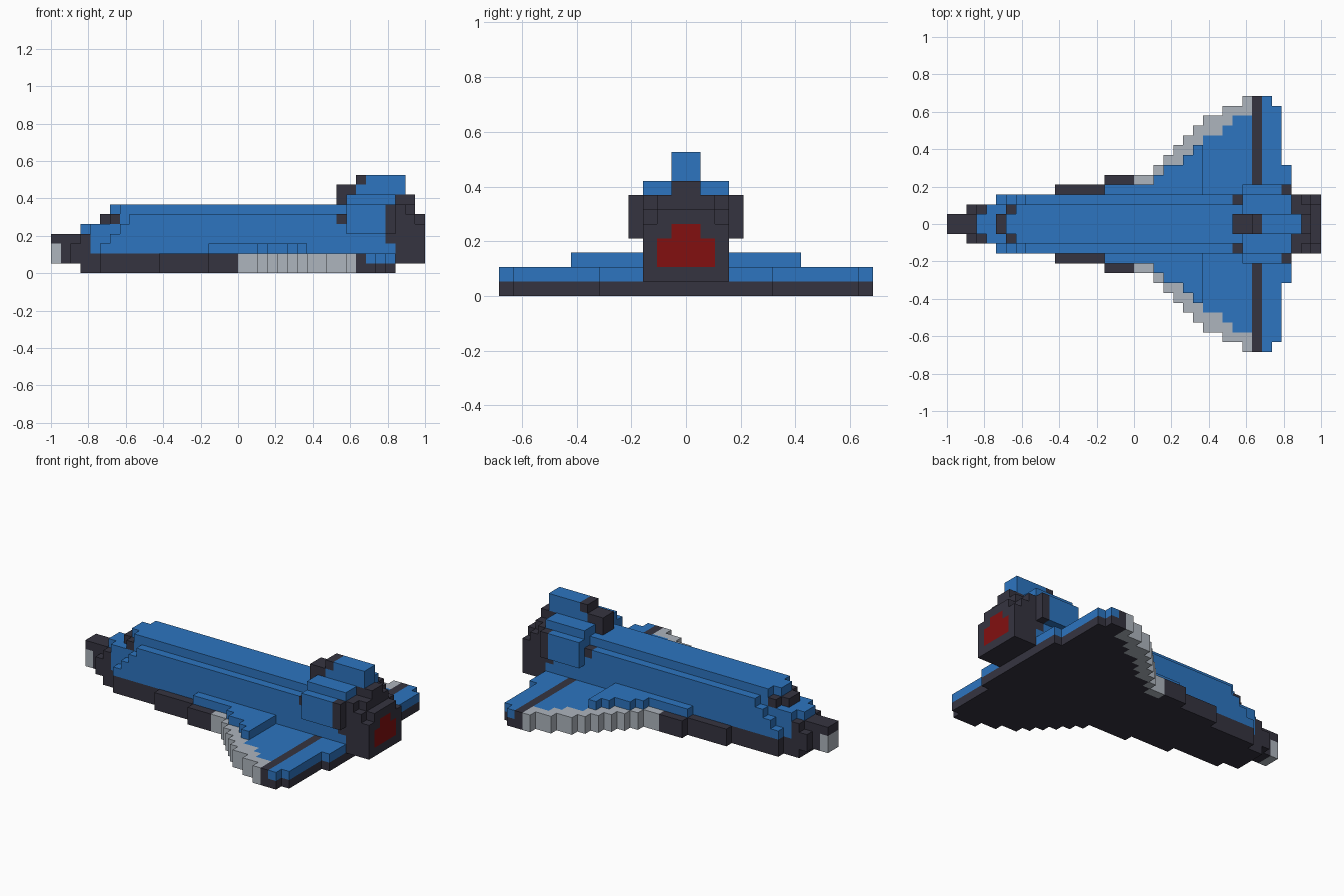
import bpy
import bmesh
from mathutils import Vector

if "Cube" in bpy.data.objects:
    bpy.data.objects.remove(bpy.data.objects["Cube"])

U = 2 / 38                      # size of one block
COLOURS = {
    "blue": (0.026, 0.178, 0.527, 1),
    "charcoal": (0.036, 0.034, 0.051, 1),
    "pale grey": (0.42, 0.46, 0.51, 1),
    "exhaust red": (0.225, 0.005, 0.005, 1),
}
BLUE, DARK, GREY, RED = range(4)
materials = []
for name, rgba in COLOURS.items():
    mat = bpy.data.materials.new(name)
    mat.use_nodes = True
    mat.diffuse_color = rgba
    bsdf = mat.node_tree.nodes["Principled BSDF"]
    bsdf.inputs["Base Color"].default_value = rgba
    bsdf.inputs["Roughness"].default_value = 0.8
    materials.append(mat)

blocks = {}                     # (x, y, z) -> (part, colour)


def fill(part, colour, x0, x1, half, z0, z1, inner=0):
    """Fill a mirrored box of blocks; later boxes replace earlier ones."""
    for x in range(x0, x1):
        for z in range(z0, z1):
            for y in range(inner, half):
                blocks[x, y, z] = blocks[x, -1 - y, z] = (part, colour)


# Belly: dark chines widening towards the wings
for x0, x1, half in ((-16, -14, 2), (-14, -8, 3), (-8, -3, 4), (-3, 0, 5)):
    fill("belly", DARK, x0, x1, half, 0, 2)

# Delta wings: outer edge and inner limit of the pale leading edge
for x0, x1, outer, inner in (
        (0, 2, 5, 4), (2, 3, 6, 5), (3, 4, 7, 6), (4, 5, 8, 6), (5, 6, 9, 7),
        (6, 7, 10, 8), (7, 9, 11, 9), (9, 10, 12, 10), (10, 11, 12, 11),
        (11, 12, 13, 11)):
    fill("wings", DARK, x0, x1, inner, 0, 1)
    fill("wings", BLUE, x0, x1, inner, 1, 2)
    fill("wing_leading_edges", GREY, x0, x1, outer, 0, 2, inner)

# Hinge stripe and flaps behind it
fill("wing_hinge_stripe", DARK, 12, 13, 13, 0, 2)
for x0, x1, half in ((13, 14, 13), (14, 15, 12), (15, 16, 6)):
    fill("flaps", DARK, x0, x1, half, 0, 1)
    fill("flaps", BLUE, x0, x1, half, 1, 2)

# Raised wing roots
for x0, x1, half in ((-3, 2, 4), (2, 3, 5), (3, 5, 6), (5, 6, 7), (6, 7, 8)):
    fill("wing_roots", BLUE, x0, x1, half, 2, 3)

# Nose
fill("nose", DARK, -19, -15, 1, 1, 4)
fill("nose", GREY, -19, -18, 1, 1, 3)
fill("nose", DARK, -17, -16, 2, 1, 3)
fill("nose", DARK, -16, -15, 2, 1, 4)

# Fuselage: stepped cabin front, shoulders and roof
fill("fuselage", BLUE, -15, 16, 2, 2, 5)
fill("fuselage", BLUE, -16, -15, 1, 4, 5)
for x0, z in ((-14, 2), (-13, 3), (-12, 4), (-11, 5)):
    fill("fuselage", BLUE, x0, 16, 3, z, z + 1)
fill("fuselage", BLUE, -13, 16, 1, 5, 7)
fill("fuselage", BLUE, -12, 16, 2, 5, 7)

# Cabin windows and rear markers
fill("windows", DARK, -14, -13, 1, 5, 6)
fill("windows", DARK, -13, -12, 2, 5, 6, 1)
fill("shoulder_markers", DARK, 10, 11, 3, 5, 6, 2)

# Rear hump and side pods
fill("rear_hump", BLUE, 11, 16, 3, 6, 8)
fill("side_pods", BLUE, 11, 15, 4, 4, 7, 3)
fill("side_pods", DARK, 15, 16, 4, 4, 7, 3)
fill("side_pods", DARK, 15, 16, 3, 3, 4, 2)

# Engine block with red exhaust
fill("engine", DARK, 16, 17, 3, 1, 7)
fill("engine", DARK, 17, 18, 3, 1, 6)
fill("engine", DARK, 17, 18, 2, 6, 7)
fill("engine", DARK, 16, 18, 1, 7, 8)
fill("engine", DARK, 18, 19, 3, 1, 5)
fill("engine", DARK, 18, 19, 2, 5, 6)
fill("exhaust", RED, 18, 19, 2, 2, 4)
fill("exhaust", RED, 18, 19, 1, 4, 5)

# Tail fin
fill("tail_fin", DARK, 10, 12, 1, 7, 9)
fill("tail_fin", BLUE, 12, 17, 1, 8, 10)
fill("tail_fin", DARK, 12, 13, 1, 9, 10)


def build(part):
    """Make one object from the exposed block faces of a part."""
    bm = bmesh.new()
    for cell, (owner, colour) in blocks.items():
        if owner != part:
            continue
        centre = Vector(cell) + Vector((0.5, 0.5, 0.5))
        for axis in range(3):
            for sign in (-1, 1):
                n = Vector((0, 0, 0))
                n[axis] = sign
                beside = tuple(int(c + d) for c, d in zip(cell, n))
                if beside in blocks:
                    continue
                a, b = Vector((0, 0, 0)), Vector((0, 0, 0))
                a[(axis + 1) % 3] = 0.5
                b[(axis + 2) % 3] = 0.5 * sign
                mid = centre + n * 0.5
                corners = (mid - a - b, mid + a - b, mid + a + b, mid - a + b)
                face = bm.faces.new([bm.verts.new(c * U) for c in corners])
                # right wing keeps a dark underside to its edge
                under = part == "wing_leading_edges" and n.z < 0 and mid.y < 0
                face.material_index = DARK if under else colour
    bmesh.ops.remove_doubles(bm, verts=bm.verts, dist=0.001)
    bmesh.ops.dissolve_limit(bm, angle_limit=0.01, verts=bm.verts,
                             edges=bm.edges, delimit={'MATERIAL'})
    mesh = bpy.data.meshes.new(part)
    bm.to_mesh(mesh)
    bm.free()
    for mat in materials:
        mesh.materials.append(mat)
    bpy.context.collection.objects.link(bpy.data.objects.new(part, mesh))


for part in sorted({owner for owner, _ in blocks.values()}):
    build(part)
